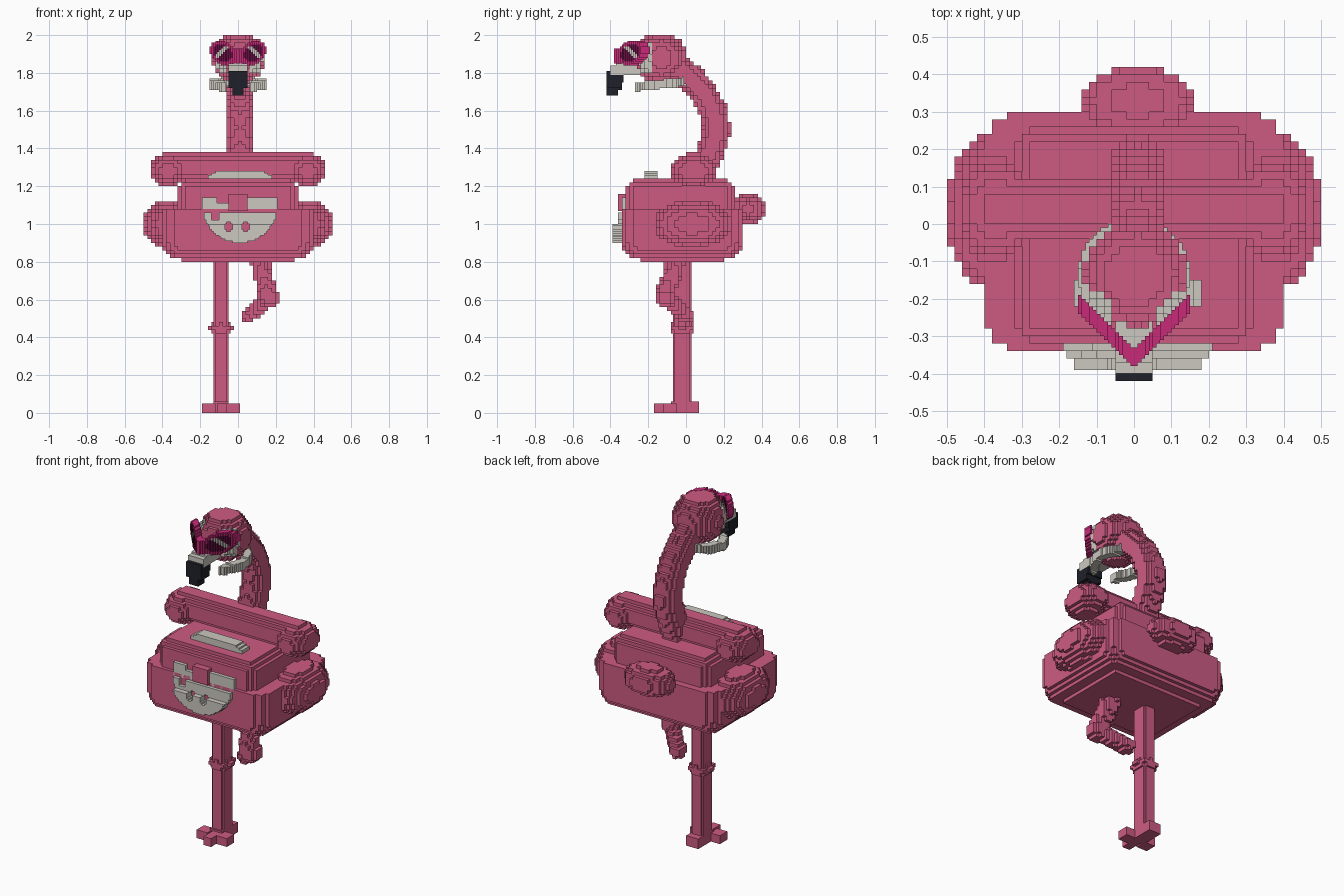
import bpy
import math
from mathutils import Vector

if "Cube" in bpy.data.objects:
    bpy.data.objects.remove(bpy.data.objects["Cube"])


def material(name, rgb):
    m = bpy.data.materials.new(name)
    m.diffuse_color = (*rgb, 1)
    m.use_nodes = True
    m.node_tree.nodes["Principled BSDF"].inputs["Base Color"].default_value = m.diffuse_color
    return m


PINK = material("flamingo pink", (0.61, 0.105, 0.225))
GREY = material("pale grey", (0.60, 0.58, 0.53))
MAGENTA = material("hot magenta", (0.58, 0.024, 0.19))
PLUM = material("dark plum", (0.127, 0.005, 0.053))
BLACK = material("beak black", (0.014, 0.015, 0.023))

SIDES = {  # outward direction -> quad corners, counter-clockwise from outside
    (1, 0, 0): [(1, 0, 0), (1, 1, 0), (1, 1, 1), (1, 0, 1)],
    (-1, 0, 0): [(0, 0, 0), (0, 0, 1), (0, 1, 1), (0, 1, 0)],
    (0, 1, 0): [(0, 1, 0), (0, 1, 1), (1, 1, 1), (1, 1, 0)],
    (0, -1, 0): [(0, 0, 0), (1, 0, 0), (1, 0, 1), (0, 0, 1)],
    (0, 0, 1): [(0, 0, 1), (1, 0, 1), (1, 1, 1), (0, 1, 1)],
    (0, 0, -1): [(0, 0, 0), (0, 1, 0), (1, 1, 0), (1, 0, 0)],
}


def blocks(name, lo, hi, inside, mats, rule=None, s=0.02):
    """Fill a shape with cubes of size s and keep only the outer faces."""
    r = [range(math.floor(a / s + 1e-4), math.ceil(b / s - 1e-4)) for a, b in zip(lo, hi)]
    cells = {(i, j, k) for i in r[0] for j in r[1] for k in r[2]
             if inside((i + .5) * s, (j + .5) * s, (k + .5) * s)}
    ids, faces, slots = {}, [], []
    for c in sorted(cells):
        slot = rule(*[(v + .5) * s for v in c]) if rule else 0
        for d, quad in SIDES.items():
            if tuple(a + b for a, b in zip(c, d)) in cells:
                continue
            corners = [tuple(a + b for a, b in zip(c, q)) for q in quad]
            faces.append([ids.setdefault(p, len(ids)) for p in corners])
            slots.append(slot)
    me = bpy.data.meshes.new(name)
    me.from_pydata([[v * s for v in p] for p in ids], [], faces)
    for m in mats:
        me.materials.append(m)
    me.polygons.foreach_set("material_index", slots)
    ob = bpy.data.objects.new(name, me)
    bpy.context.collection.objects.link(ob)
    return ob


def ball(name, c, r, mat=PINK):
    blocks(name, [a - b for a, b in zip(c, r)], [a + b for a, b in zip(c, r)],
           lambda *p: sum(((a - b) / q) ** 2 for a, b, q in zip(p, c, r)) < 1, [mat])


def rounded_box(name, lo, hi, rad, keep=lambda z: True):
    def inside(*p):
        q = [max(a + rad - v, v - b + rad, 0) for v, a, b in zip(p, lo, hi)]
        return keep(p[2]) and math.hypot(*q) <= rad
    blocks(name, lo, hi, inside, [PINK])


def box(name, lo, hi, mat=PINK, s=0.01):
    blocks(name, lo, hi, lambda *p: True, [mat], s=s)


def tube(name, points, rad, mat=PINK):
    pts = [Vector(p) for p in points]

    def inside(*p):
        p = Vector(p)
        for a, b in zip(pts, pts[1:]):
            d = b - a
            t = min(1, max(0, (p - a).dot(d) / d.length_squared))
            if (p - a - d * t).length < rad:
                return True
        return False
    lo = [min(p[i] for p in pts) - rad for i in range(3)]
    hi = [max(p[i] for p in pts) + rad for i in range(3)]
    blocks(name, lo, hi, inside, [mat])


# Body: wide base and narrower lid
rounded_box("body_base", (-.40, -.34, .81), (.40, .30, 1.2), .10, lambda z: z < 1.08)
rounded_box("body_lid", (-.32, -.32, .95), (.32, .26, 1.24), .07)

# Wings and the roll with round ends on top of the body
for side, sx in (("left", -1), ("right", 1)):
    ball(f"{side}_wing", (sx * .38, .035, 1.0), (.122, .21, .125))
    ball(f"{side}_roll_end", (sx * .37, .04, 1.285), (.10, .125, .088))
blocks("back_roll", (-.40, -.06, 1.2), (.40, .14, 1.38),
       lambda x, y, z: math.hypot(y - .04, z - 1.295) < .082, [PINK])
ball("tail", (.01, .33, 1.08), (.155, .092, .08))


# Pale badge: a leaning disc that breaks out of the body front and lid top
def badge(x, y, z):
    x -= .01
    if z > 1.2:
        return abs(x) < .17 - max(0, z - 1.255) * 2 and -.22 < y < -.15
    if z > 1.06:
        return abs(x) < .205 and z < 1.14 and y > -.34 and not (x < -.04 and z > 1.11 and x > -.12)
    curve = math.hypot(x, z - 1.1) < .20
    spots = any(math.hypot(x - a, z - b) < .022 for a, b in ((-.06, .985), (.03, .985), (-.13, 1.04)))
    return curve and not spots and y > (-.39 if z < 1.0 else -.36)


blocks("belly_badge_lower", (-.21, -.40, .90), (.23, -.33, 1.07), badge, [GREY], s=.01)
blocks("belly_badge_upper", (-.21, -.34, 1.06), (.23, -.30, 1.15), badge, [GREY], s=.01)
blocks("lid_badge", (-.19, -.24, 1.23), (.21, -.14, 1.28), badge, [GREY], s=.01)
box("clasp", (-.05, -.36, 1.07), (.05, -.28, 1.16))

# Standing leg with knee and three-toed foot
blocks("standing_leg", (-.13, -.07, .04), (-.05, .03, .84),
       lambda x, y, z: not (abs(x + .09) > .028 and abs(y + .02) > .035), [PINK], s=.01)
ball("standing_knee", (-.09, -.02, .445), (.062, .068, .04))
box("foot", (-.13, -.08, 0), (-.05, .07, .06))
box("middle_toe", (-.11, -.17, 0), (-.06, -.06, .05))
box("left_toe", (-.19, -.12, 0), (-.12, -.05, .05))
box("right_toe", (-.06, -.12, 0), (.01, -.05, .05))

# Raised leg
tube("raised_thigh", [(.11, -.05, .84), (.13, -.07, .74), (.155, -.11, .64)], .05)
ball("raised_knee", (.165, -.11, .61), (.058, .055, .055))
tube("raised_shin", [(.16, -.10, .60), (.10, -.04, .55), (.05, .0, .515)], .04)

# Neck and head
tube("neck", [(.01, .08, 1.28), (.01, .135, 1.4), (.01, .165, 1.5), (.01, .145, 1.6),
              (.01, .09, 1.7), (.01, .03, 1.77), (.01, -.05, 1.83)], .073)
HEAD = (.005, -.135, 1.88)


def pale_cheek(x, y, z):
    return 1 if y < -.17 and abs(x) > .05 and 1.80 < z < 1.96 else 0


blocks("head", (-.14, -.28, 1.74), (.15, .02, 2.0),
       lambda *p: math.hypot(*[a - b for a, b in zip(p, HEAD)]) < .139,
       [PINK, GREY], pale_cheek)

# Open collar strap under the head
blocks("collar", (-.16, -.30, 1.70), (.17, .02, 1.78),
       lambda x, y, z: abs(math.hypot(x, y + .135) - .128) < .022 and abs(z - 1.74 - .1 * (y + .13)) < .024
       and not (y < -.13 and abs(x) < .06), [GREY], s=.01)


# Beak: pale base and dark hooked tip
blocks("beak_base", (-.06, -.40, 1.78), (.06, -.22, 1.87),
       lambda x, y, z: abs(x) < .055 and z > 1.79 and z < 1.865 - .3 * max(0, -.30 - y), [GREY], s=.01)
blocks("beak_tip", (-.05, -.42, 1.68), (.05, -.33, 1.81),
       lambda x, y, z: abs(x) < (.048 if z > 1.72 else .03)
       and y < (-.33 if z > 1.75 else -.345 if z > 1.71 else -.36), [BLACK], s=.01)


# Swept-back glasses: bright frame, dark lenses, pale diagonal glint
def lens_distance(x, z):
    return math.hypot((abs(x) - .082) / .068, (z - 1.905 - .25 * (abs(x) - .08)) / .062)


def in_glasses(x, y, z):
    front = -.385 + 1.0 * abs(x)
    bridge = abs(x) < .04 and 1.85 < z < 1.93
    return front < y < front + .05 and (bridge or lens_distance(x, z) < 1)


def glasses_colour(x, y, z):
    if lens_distance(x, z) > .74:
        return 0
    return 2 if abs((z - 1.91) + .9 * (abs(x) - .09)) < .016 else 1


blocks("glasses", (-.16, -.40, 1.82), (.16, -.16, 1.99), in_glasses,
       [MAGENTA, PLUM, GREY], glasses_colour, s=.01)
